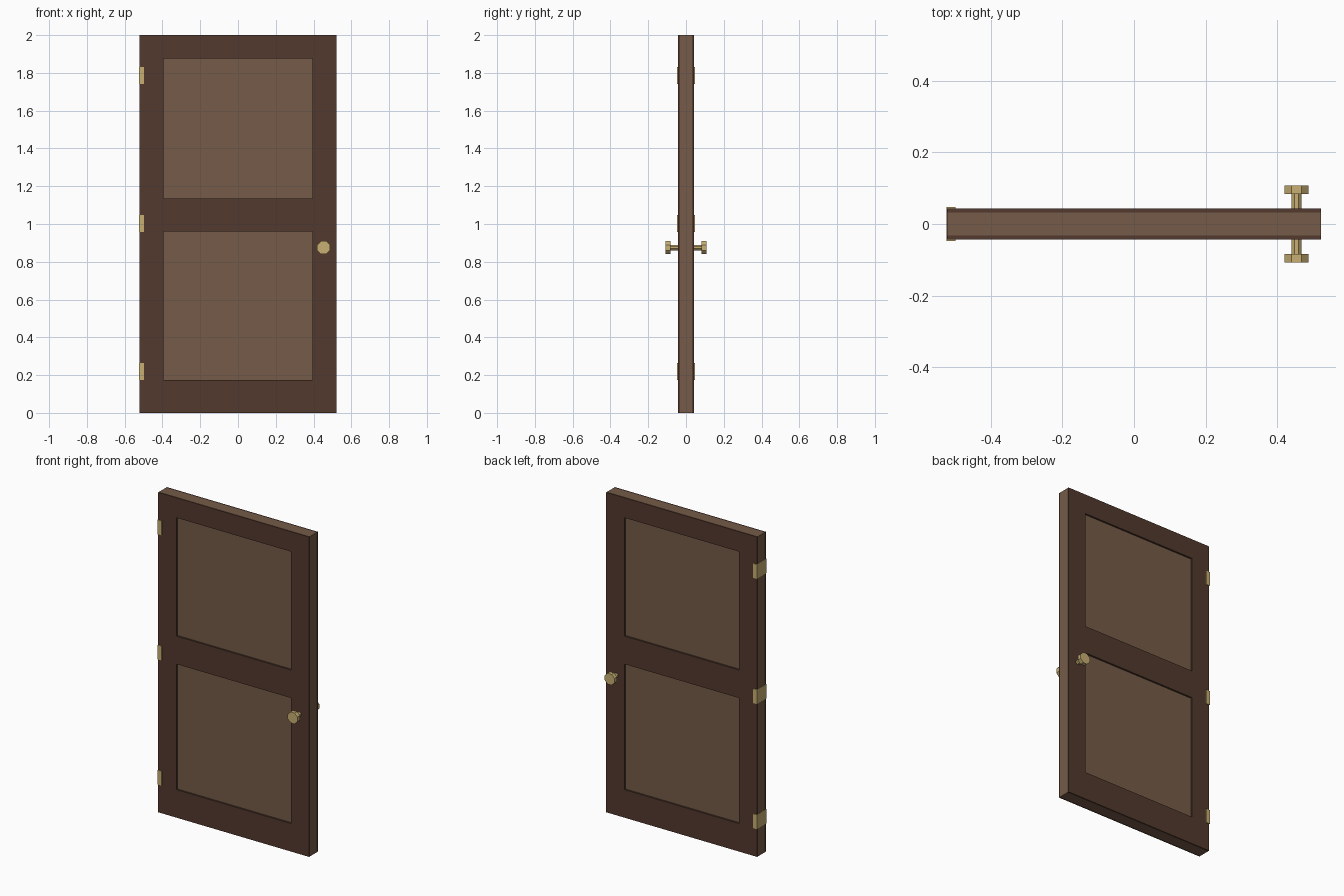
import bpy, bmesh, math
from mathutils import Matrix

if "Cube" in bpy.data.objects:
    bpy.data.objects.remove(bpy.data.objects["Cube"])


def material(name, rgb):
    m = bpy.data.materials.new(name)
    m.diffuse_color = (*rgb, 1)
    m.use_nodes = True
    m.node_tree.nodes["Principled BSDF"].inputs["Base Color"].default_value = m.diffuse_color
    return m


DARK = material("dark wood", (0.084, 0.041, 0.026))
LIGHT = material("light wood", (0.178, 0.105, 0.065))
BRASS = material("brass", (0.578, 0.429, 0.171))

HALF_W, HEIGHT = 0.522, 2.0
CORE_Y, FACE_Y = 0.032, 0.043


def finish(bm, name, mat):
    bmesh.ops.recalc_face_normals(bm, faces=bm.faces)
    me = bpy.data.meshes.new(name)
    bm.to_mesh(me)
    bm.free()
    me.materials.append(mat)
    ob = bpy.data.objects.new(name, me)
    bpy.context.collection.objects.link(ob)
    return ob


def box(name, x, y, z, mat):
    bm = bmesh.new()
    bmesh.ops.create_cube(bm, size=1)
    for v in bm.verts:
        for i, (lo, hi) in enumerate((x, y, z)):
            v.co[i] = hi if v.co[i] > 0 else lo
    return finish(bm, name, mat)


def octagon_rod(name, apothem, y0, y1, mat):
    # Eight-sided rod along y, flat side up, on the knob axis
    bm = bmesh.new()
    r = apothem / math.cos(math.pi / 8)
    bmesh.ops.create_cone(bm, cap_ends=True, segments=8, radius1=r, radius2=r, depth=y1 - y0)
    m = (Matrix.Translation((0.453, (y0 + y1) / 2, 0.875))
         @ Matrix.Rotation(math.pi / 2, 4, 'X') @ Matrix.Rotation(math.pi / 8, 4, 'Z'))
    bm.transform(m)
    return finish(bm, name, mat)


def frame(name, side):
    # Stiles and rails as one plate with two panel openings
    xs = (-HALF_W, -0.395, 0.395, HALF_W)
    zs = (0, 0.175, 0.96, 1.135, 1.875, HEIGHT)
    bm = bmesh.new()
    grid = [[bm.verts.new((x, side * CORE_Y, z)) for x in xs] for z in zs]
    for j in range(5):
        for i in range(3):
            if i == 1 and j in (1, 3):
                continue
            bm.faces.new((grid[j][i], grid[j][i + 1], grid[j + 1][i + 1], grid[j + 1][i]))
    ext = bmesh.ops.extrude_face_region(bm, geom=bm.faces[:], use_keep_orig=True)
    for g in ext["geom"]:
        if isinstance(g, bmesh.types.BMVert):
            g.co.y = side * FACE_Y
    return finish(bm, name, DARK)


# Door core, visible as recessed panels and edge band
box("door_core", (-HALF_W, HALF_W), (-CORE_Y, CORE_Y), (0, HEIGHT), LIGHT)

# Frames and knobs on both faces
for side, label in ((-1, "front"), (1, "back")):
    frame(label + "_frame", side)
    y0, y1 = sorted((side * 0.083, side * 0.108))
    octagon_rod(label + "_knob", 0.034, y0, y1, BRASS)
octagon_rod("knob_shaft", 0.014, -0.083, 0.083, BRASS)

# Hinges wrapped round the left edge
for label, z in (("lower", 0.22), ("middle", 1.002), ("upper", 1.785)):
    box(label + "_hinge", (-HALF_W - 0.001, -0.497), (-0.048, 0.048), (z - 0.045, z + 0.045), BRASS)
